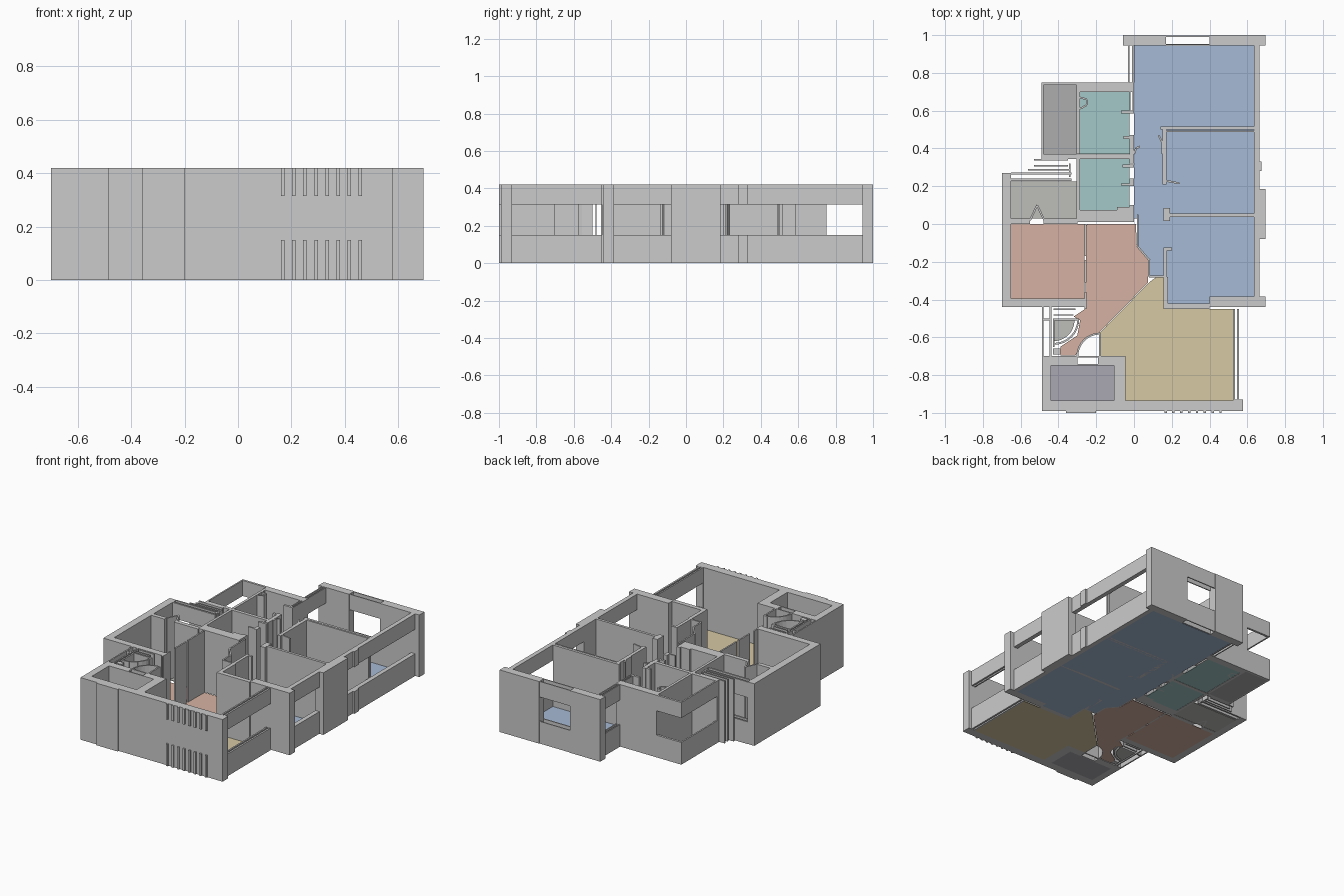
import bpy, bmesh, math

H, SILL, HEAD = 0.42, 0.15, 0.315
FULL = ((0, H),)
WINDOW = ((0, SILL), (HEAD, H))


def finish(name, bm, color=None):
    bmesh.ops.recalc_face_normals(bm, faces=bm.faces)
    me = bpy.data.meshes.new(name)
    bm.to_mesh(me)
    bm.free()
    ob = bpy.data.objects.new(name, me)
    bpy.context.collection.objects.link(ob)
    if color:
        mat = bpy.data.materials.new(name + "_colour")
        mat.diffuse_color = (*color, 1)
        me.materials.append(mat)
    return ob


def prism(bm, pts, z0, z1):
    low = [bm.verts.new((x, y, z0)) for x, y in pts]
    top = [bm.verts.new((x, y, z1)) for x, y in pts]
    bm.faces.new(low)
    bm.faces.new(top)
    n = len(pts)
    for i in range(n):
        j = (i + 1) % n
        bm.faces.new((low[i], low[j], top[j], top[i]))


def rect(x0, x1, y0, y1):
    return [(x0, y0), (x1, y0), (x1, y1), (x0, y1)]


def walls(name, rects, spans=FULL):
    """Upright blocks from plan rectangles (x0, x1, y0, y1)."""
    bm = bmesh.new()
    for r in rects:
        for z0, z1 in spans:
            prism(bm, rect(*r), z0, z1)
    return finish(name, bm)


def path_wall(name, pts, t=0.01):
    """Thin full height wall following a plan path."""
    bm = bmesh.new()
    for (ax, ay), (bx, by) in zip(pts, pts[1:]):
        d = math.hypot(bx - ax, by - ay)
        nx, ny = -(by - ay) / d * t / 2, (bx - ax) / d * t / 2
        prism(bm, [(ax + nx, ay + ny), (bx + nx, by + ny),
                   (bx - nx, by - ny), (ax - nx, ay - ny)], 0, H)
    return finish(name, bm)


def arc(cx, cy, r, a0, a1, n=8):
    return [(cx + r * math.cos(math.radians(a0 + (a1 - a0) * i / n)),
             cy + r * math.sin(math.radians(a0 + (a1 - a0) * i / n))) for i in range(n + 1)]


def floor(name, pts, color):
    bm = bmesh.new()
    prism(bm, pts, 0, 0.004)
    return finish(name, bm, color)


# Floors
BLUE, TEAL = (.38, .49, .66), (.36, .58, .57)
ORANGE, YELLOW = (.67, .45, .36), (.67, .58, .36)
floor("bedroom_floor", [(0, .945), (.635, .945), (.635, -.385), (.40, -.385), (.40, -.42),
                        (.17, -.42), (.17, -.275), (.085, -.275), (.085, -.19),
                        (.025, -.12), (.025, .03), (0, .03)], BLUE)
floor("living_floor", [(-.18, -.575), (.085, -.305), (.12, -.28), (.17, -.28), (.17, -.45),
                       (.525, -.45), (.525, -.935), (-.045, -.935), (-.045, -.70),
                       (-.18, -.70)], YELLOW)
floor("hall_floor", [(-.25, 0), (.01, 0), (.015, -.12), (.075, -.19), (.075, -.31),
                     (-.185, -.575), (-.26, -.61), (-.31, -.695), (-.39, -.695), (-.39, -.65),
                     (-.30, -.59), (-.285, -.51), (-.32, -.49), (-.26, -.45)], ORANGE)
floor("left_room_floor", rect(-.65, -.262, -.395, 0), ORANGE)
floor("upper_bath_floor", rect(-.285, -.025, .37, .70), TEAL)
floor("lower_bath_floor", rect(-.285, -.025, .075, .345), TEAL)
floor("balcony_floor", rect(-.48, -.305, .37, .735), (.42, .42, .43))
floor("utility_floor", rect(-.65, -.305, .03, .225), (.51, .51, .48))
floor("storage_floor", rect(-.44, -.105, -.935, -.75), (.40, .39, .44))
floor("shower_floor", [(-.425, -.51)] + arc(-.425, -.51, .11, 0, -90), (.51, .51, .48))

# Thick outer walls
walls("back_wall", [(-.058, .17, .945, 1), (.40, .695, .945, 1)])
walls("back_window_panels", [(.17, .40, .99, .997), (.17, .40, .947, .954)], WINDOW)
walls("right_pier", [(.635, .695, -.08, .185)])
walls("right_corner_wall", [(.40, .695, -.44, -.385), (.17, .40, -.45, -.42)])
walls("front_wall", [(-.487, .578, -.99, -.935), (-.36, -.20, -1, -.985),
                     (.525, .578, -.94, -.93)])
walls("front_fins", [(.161 + i * .0415, .174 + i * .0415, -1, -.985) for i in range(8)], WINDOW)
walls("storage_walls", [(-.487, -.44, -.94, -.70), (-.44, -.30, -.75, -.70),
                        (-.19, -.045, -.75, -.70), (-.105, -.045, -.94, -.75)])
walls("storage_door", [(-.30, -.19, -.708, -.70), (-.30, -.19, -.75, -.742)])
walls("left_outer_wall", [(-.70, -.65, -.44, .27), (-.65, -.25, -.44, -.395)])

# Sill and lintel bands of the wide windows
walls("right_window_bands", [(.635, .665, .185, .945), (.635, .665, -.385, -.08),
                             (.665, .675, .28, .33)], WINDOW)
walls("living_window_bands", [(.525, .535, -.935, -.45), (.545, .557, -.935, -.45)], WINDOW)
walls("bedroom_left_window", [(-.032, -.024, .75, .945), (-.01, -.002, .75, .945)], WINDOW)
walls("balcony_parapet", [(-.49, -.48, .345, .75), (-.48, -.305, .735, .75)], WINDOW)
walls("utility_window", [(-.65, -.33, .262, .272), (-.65, -.33, .228, .24)], WINDOW)
walls("entry_window", [(-.487, -.478, -.50, -.44), (-.447, -.438, -.50, -.44)], WINDOW)

# Service and bathroom walls
walls("balcony_base_wall", [(-.49, -.305, .345, .37)])
walls("utility_rails", [(-.53, -.35, .335, .345), (-.53, -.35, .305, .312),
                        (-.56, -.34, .283, .29), (-.345, -.335, .25, .32)])
walls("bath_walls", [(-.305, 0, .70, .75), (-.305, -.287, .37, .72), (-.305, 0, .345, .368),
                     (-.305, -.287, .03, .345), (-.305, 0, .01, .075),
                     (-.025, -.018, .60, .70), (-.007, 0, .60, .70),
                     (-.025, 0, .32, .47), (-.025, 0, .20, .24), (-.025, 0, .07, .10)])
walls("bath_door_jambs", [(-.07, 0, .585, .60), (-.055, 0, .45, .465),
                          (-.06, 0, .30, .315), (-.07, -.02, .205, .215),
                          (-.09, -.02, .07, .09)])
walls("utility_partition", [(-.65, -.55, 0, .028), (-.48, -.30, 0, .028)])
path_wall("utility_folding_door", [(-.55, .02), (-.513, .10), (-.475, .02)])
path_wall("bath_basin", [(-.285, .67), (-.25, .66), (-.25, .63), (-.285, .61)])

# Inner partitions
walls("bedroom_partitions", [(.14, .635, .50, .517), (.17, .635, .488, .496),
                             (.15, .172, .21, .517), (.16, .635, .038, .056),
                             (.155, .19, .015, .085), (.155, .175, -.28, -.125),
                             (.155, .18, -.45, -.28), (.155, .20, -.14, -.125)])
path_wall("bedroom_door", [(.15, .23), (.19, .225), (.24, .215)])
path_wall("passage_door", [(.13, .47), (.15, .43), (.15, .37)])
path_wall("passage_jamb", [(0, .37), (.01, .40), (.03, .41)])
path_wall("passage_wall", [(.02, .05), (.02, -.12), (.08, -.19), (.08, -.278), (.16, -.278)])
walls("left_room_partition", [(-.262, -.252, -.17, 0), (-.262, -.252, -.31, -.19),
                              (-.262, -.252, -.45, -.36)])

# Entry shower and doors
walls("entry_walls", [(-.487, -.478, -.70, -.50), (-.447, -.438, -.70, -.50),
                      (-.487, -.438, -.51, -.50), (-.425, -.31, -.455, -.448),
                      (-.425, -.32, -.485, -.478), (-.43, -.42, -.65, -.50),
                      (-.43, -.29, -.51, -.50), (-.43, -.39, -.69, -.66)])
path_wall("shower_screen", arc(-.425, -.505, .13, 0, -90))
path_wall("entry_door_swing", arc(-.18, -.70, .12, 90, 180))
path_wall("entry_door", [(-.18, -.70), (-.18, -.58)])
